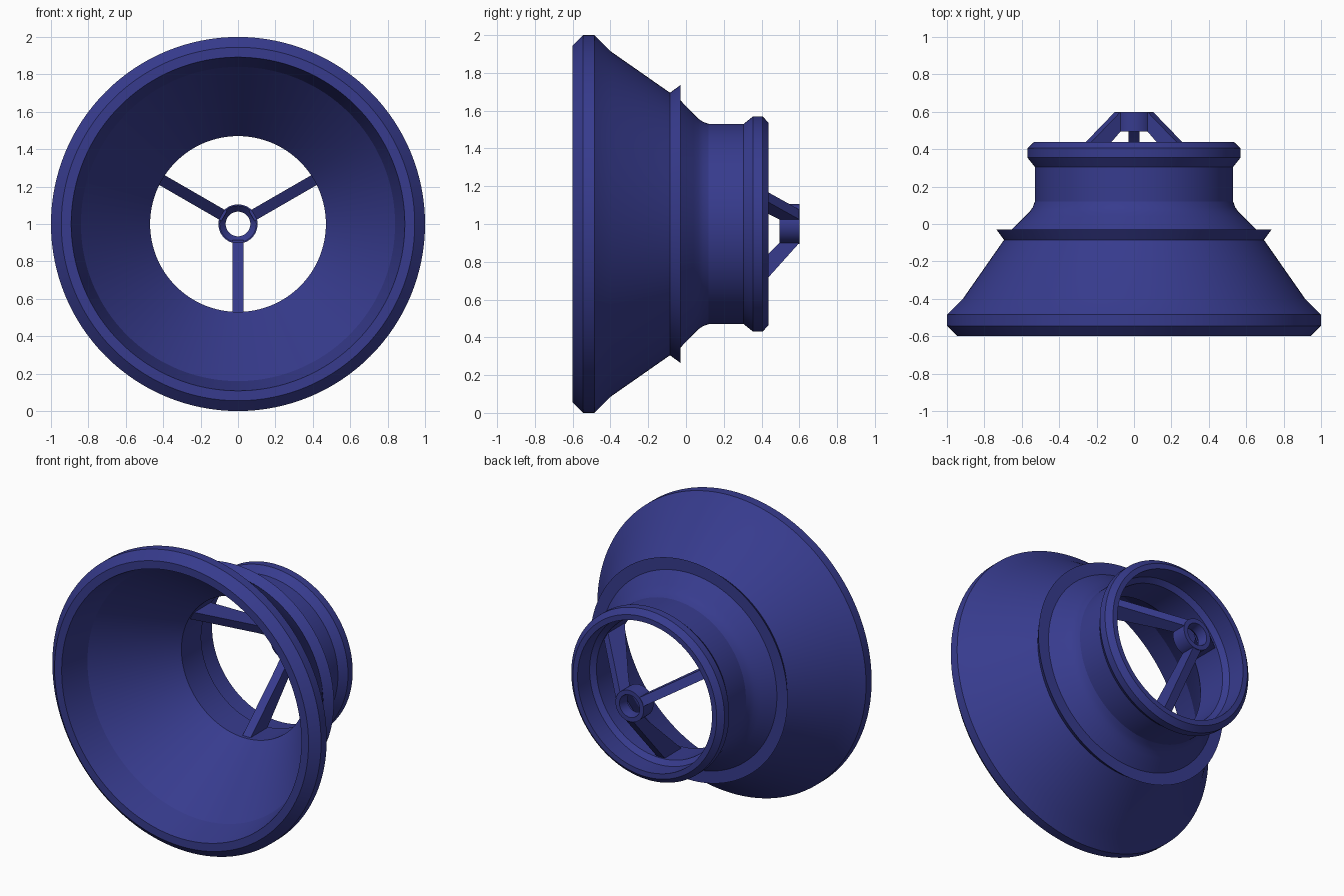
import bpy, bmesh, math
from mathutils import Vector

if "Cube" in bpy.data.objects:
    bpy.data.objects.remove(bpy.data.objects["Cube"])

blue = bpy.data.materials.new("deep blue")
blue.diffuse_color = (0.038, 0.044, 0.27, 1)
blue.use_nodes = True
blue.node_tree.nodes["Principled BSDF"].inputs["Base Color"].default_value = blue.diffuse_color
AXIS_Z = 1.0


def finish(name, bm):
    bmesh.ops.recalc_face_normals(bm, faces=bm.faces)
    me = bpy.data.meshes.new(name)
    bm.to_mesh(me)
    bm.free()
    me.materials.append(blue)
    ob = bpy.data.objects.new(name, me)
    bpy.context.collection.objects.link(ob)
    bpy.ops.object.select_all(action='DESELECT')
    ob.select_set(True)
    bpy.context.view_layer.objects.active = ob
    bpy.ops.object.shade_smooth_by_angle(angle=math.radians(20))
    return ob


def lathe(name, profile, steps):
    """Revolve a closed (y, radius) profile around the horizontal axis."""
    bm = bmesh.new()
    rings = []
    for i in range(steps):
        a = 2 * math.pi * i / steps
        rings.append([bm.verts.new((r * math.sin(a), y, AXIS_Z + r * math.cos(a)))
                      for y, r in profile])
    n = len(profile)
    for i in range(steps):
        p, q = rings[i], rings[(i + 1) % steps]
        for j in range(n):
            k = (j + 1) % n
            bm.faces.new((p[j], p[k], q[k], q[j]))
    return finish(name, bm)


def spoke(name, angle, width):
    """Slanted flat bar from the hub to the throat wall."""
    outline = [(0.085, 0.495), (0.10, 0.495), (0.16, 0.435), (0.485, 0.075),
               (0.485, 0.255), (0.10, 0.60), (0.085, 0.60)]
    out = Vector((math.sin(angle), 0, math.cos(angle)))
    side = Vector((math.cos(angle), 0, -math.sin(angle))) * width / 2
    bm = bmesh.new()
    loops = [[bm.verts.new(out * r + s * side + Vector((0, y, AXIS_Z)))
              for r, y in outline] for s in (-1, 1)]
    for loop in loops:
        bm.faces.new(loop)
    n = len(outline)
    for j in range(n):
        k = (j + 1) % n
        bm.faces.new((loops[0][j], loops[0][k], loops[1][k], loops[1][j]))
    return finish(name, bm)


# Funnel shell: chamfered mouth, cone, flared collar, filleted neck, beaded rear rim,
# then the rear recess, throat, inner cone and mouth band
lathe("funnel_shell", [
    (-0.60, 0.945), (-0.545, 1.0), (-0.485, 1.0), (-0.40, 0.915),
    (-0.085, 0.695), (-0.03, 0.735), (-0.03, 0.655),
    (0.04, 0.583), (0.065, 0.558), (0.09, 0.541), (0.12, 0.53),
    (0.305, 0.53), (0.355, 0.57), (0.405, 0.57), (0.438, 0.535),
    (0.438, 0.50), (0.31, 0.50), (0.28, 0.47), (0.07, 0.47),
    (-0.40, 0.84), (-0.60, 0.892)], 128)

# Hub ring behind the neck, countersunk at the front
lathe("hub_ring", [(0.495, 0.105), (0.60, 0.105), (0.60, 0.075),
                   (0.555, 0.066), (0.53, 0.066), (0.495, 0.098)], 48)

# Three spokes
for i in range(3):
    spoke(f"spoke_{i + 1}", math.pi + i * 2 * math.pi / 3, 0.06)
